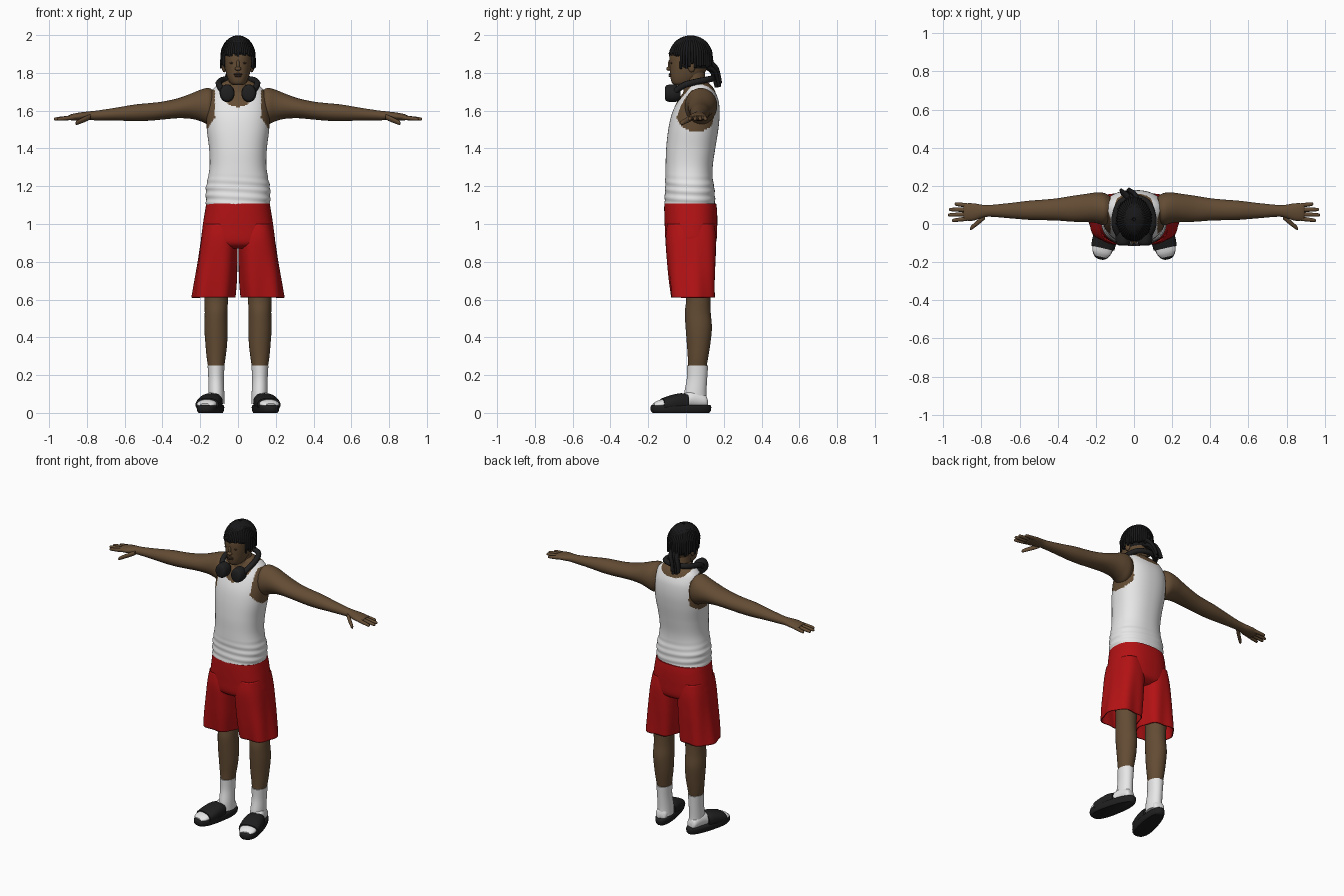
import bpy, bmesh, math, random
from mathutils import Vector, Matrix

random.seed(4)
cube = bpy.data.objects.get("Cube")
if cube:
    bpy.data.objects.remove(cube)


def material(name, r, g, b):
    m = bpy.data.materials.new(name)
    m.use_nodes = True
    m.diffuse_color = (r, g, b, 1)
    bsdf = m.node_tree.nodes["Principled BSDF"]
    bsdf.inputs["Base Color"].default_value = (r, g, b, 1)
    bsdf.inputs["Roughness"].default_value = 0.8
    return m


skin = material("brown skin", 0.125, 0.072, 0.034)
lip = material("dark skin", 0.06, 0.032, 0.02)
white = material("white cotton", 0.8, 0.8, 0.8)
red = material("red cloth", 0.45, 0.006, 0.007)
hair = material("black hair", 0.009, 0.009, 0.01)
rubber = material("black rubber", 0.014, 0.014, 0.015)


def add_object(name, mesh, mats, mirror=False):
    for m in mats:
        mesh.materials.append(m)
    for p in mesh.polygons:
        p.use_smooth = True
    mesh.set_sharp_from_angle(angle=math.radians(50))
    ob = bpy.data.objects.new(name, mesh)
    bpy.context.collection.objects.link(ob)
    if mirror:
        ob.modifiers.new("mirror", "MIRROR").use_mirror_merge = False
    return ob


def finish(name, bm, mats, mirror=False):
    bmesh.ops.recalc_face_normals(bm, faces=bm.faces)
    mesh = bpy.data.meshes.new(name)
    bm.to_mesh(mesh)
    bm.free()
    return add_object(name, mesh, mats, mirror)


def smooth_rows(rows, steps):
    # Catmull-Rom interpolation between cross-sections
    out, last = [], len(rows) - 1
    for i in range(last):
        p = [rows[min(max(i + k, 0), last)] for k in (-1, 0, 1, 2)]
        for s in range(steps):
            t = s / steps
            out.append([b + t / 2 * (c - a + t * (2 * a - 5 * b + 4 * c - d + t * (3 * (b - c) + d - a)))
                        for a, b, c, d in zip(*p)])
    return out + [list(rows[-1])]


def loft(name, axis, rows, mats, steps=6, ring=40, power=2.0, warp=None,
         rule=None, caps=True, mirror=False):
    # each row: position on axis, then low and high bounds on the other two axes
    order = {"x": (2, 0, 1), "y": (0, 2, 1), "z": (0, 1, 2)}[axis]
    bm, rings = bmesh.new(), []
    for t, a0, a1, b0, b1 in smooth_rows(rows, steps):
        loop = []
        for k in range(ring):
            ang = math.tau * k / ring
            c, s = math.cos(ang), math.sin(ang)
            a = (a0 + a1) / 2 + (a1 - a0) / 2 * math.copysign(abs(c) ** (2 / power), c)
            b = (b0 + b1) / 2 + (b1 - b0) / 2 * math.copysign(abs(s) ** (2 / power), s)
            v = Vector([(a, b, t)[o] for o in order])
            loop.append(bm.verts.new(warp(v) if warp else v))
        rings.append(loop)
    for lo, hi in zip(rings, rings[1:]):
        for k in range(ring):
            n = (k + 1) % ring
            bm.faces.new((lo[k], lo[n], hi[n], hi[k]))
    if caps:
        bm.faces.new(rings[0])
        bm.faces.new(rings[-1])
    if rule:
        for f in bm.faces:
            f.material_index = rule(f.calc_center_median())
    return finish(name, bm, mats, mirror)


def blob(name, centre, radii, mat, mirror=False):
    bm = bmesh.new()
    m = Matrix.Translation(centre) @ Matrix.Diagonal((*radii, 1))
    bmesh.ops.create_uvsphere(bm, u_segments=24, v_segments=14, radius=1, matrix=m)
    return finish(name, bm, [mat], mirror)


def tubes(name, paths, radius, mat, tip=1.0):
    curve = bpy.data.curves.new(name, "CURVE")
    curve.dimensions, curve.bevel_depth = "3D", radius
    curve.bevel_resolution, curve.use_fill_caps = 2, True
    for path in paths:
        pts = smooth_rows(path, 4)
        sp = curve.splines.new("POLY")
        sp.points.add(len(pts) - 1)
        for i, (q, p) in enumerate(zip(sp.points, pts)):
            q.co = (*p, 1)
            q.radius = 1 + (tip - 1) * (i / (len(pts) - 1)) ** 2
    temp = bpy.data.objects.new(name + " guide", curve)
    bpy.context.collection.objects.link(temp)
    deps = bpy.context.evaluated_depsgraph_get()
    mesh = bpy.data.meshes.new_from_object(temp.evaluated_get(deps))
    bpy.data.objects.remove(temp)
    mesh.materials.clear()
    return add_object(name, mesh, [mat])


# Torso: tank top with skin showing at neckline and armholes
def tank_rule(c):
    drop = 0.12 if c.y < 0.06 else 0.05
    neck = (c.x / 0.1) ** 2 + ((c.z - 1.74) / drop) ** 2 < 1 or c.z > 1.745
    arm = abs(c.x) > 0.122 and ((c.y - 0.055) / 0.112) ** 2 + ((c.z - 1.6) / 0.112) ** 2 < 1
    return 1 if neck or arm else 0


def tank_folds(v):
    fade = max(0, min(1, (1.27 - v.z) * 12))
    k = 1 + 0.014 * fade * math.sin(v.z * 150 + v.x * 9 + v.y * 6)
    return Vector((v.x * k, 0.02 + (v.y - 0.02) * k, v.z))


loft("tank_top", "z", [
    (1.085, -.165, .165, -.11, .155), (1.12, -.17, .17, -.114, .154),
    (1.19, -.17, .17, -.11, .15), (1.24, -.16, .16, -.11, .142),
    (1.31, -.15, .15, -.108, .142), (1.4, -.153, .153, -.105, .155),
    (1.5, -.165, .165, -.094, .171), (1.58, -.168, .168, -.076, .178),
    (1.65, -.16, .16, -.045, .173), (1.7, -.142, .142, -.012, .155),
    (1.727, -.118, .118, .0, .14), (1.747, -.085, .085, .005, .12),
    (1.765, -.05, .05, .01, .1)], [white, skin], steps=10, ring=144, power=2.3,
    warp=tank_folds, rule=tank_rule)
loft("neck", "z", [(1.66, -.07, .07, -.02, .12), (1.74, -.058, .058, -.01, .105),
                   (1.82, -.055, .055, -.01, .1)], [skin])


# Shorts with draped, open legs
def drape(v):
    ang = math.atan2(v.y - 0.04, v.x - 0.125)
    k = 1 + 0.05 * max(0, 1 - v.z) / 0.4 * math.sin(6 * ang + 1)
    return Vector((0.125 + (v.x - 0.125) * k, 0.04 + (v.y - 0.04) * k, v.z))


loft("shorts_seat", "z", [(.87, -.12, .12, -.07, .12), (.9, -.19, .19, -.105, .158),
                          (.98, -.188, .188, -.112, .165), (1.06, -.176, .176, -.115, .165),
                          (1.108, -.168, .168, -.115, .16)], [red], ring=64, power=2.4)
legs = loft("shorts_legs", "z", [(1.0, .02, .18, -.1, .15), (.92, .004, .195, -.108, .16),
                                 (.8, .006, .212, -.1, .158), (.7, .01, .228, -.09, .153),
                                 (.61, .018, .242, -.078, .15)],
            [red], ring=64, power=2.5, warp=drape, caps=False, mirror=True)
legs.modifiers.new("cloth", "SOLIDIFY").thickness = 0.006

# Legs and socks
loft("legs", "z", [(.95, .03, .18, -.05, .13), (.7, .05, .18, -.01, .135),
                   (.6, .053, .178, 0, .13), (.53, .056, .176, -.006, .131),
                   (.45, .055, .178, -.002, .137), (.36, .058, .172, .005, .128),
                   (.28, .068, .164, .01, .115), (.2, .08, .15, .01, .1)], [skin], mirror=True)
loft("sock_cuffs", "z", [(.25, .071, .161, .004, .117), (.18, .075, .157, .004, .112),
                         (.1, .072, .157, -.01, .108), (.05, .07, .155, -.01, .112)],
     [white], mirror=True)


# Feet and slides, built straight and then turned outward
def turn_out(v):
    return Matrix.Rotation(math.radians(13), 3, "Z") @ v + Vector((.135, 0, 0))


def sole_shape(v):
    return turn_out(Vector((v.x * (1 - 0.9 * v.y), v.y, v.z)))


loft("sock_feet", "y", [(.115, -.02, .02, .03, .07), (.1, -.036, .036, .025, .1),
                        (.04, -.04, .04, .025, .12), (-.02, -.045, .045, .025, .098),
                        (-.09, -.052, .052, .025, .08), (-.15, -.05, .05, .025, .066),
                        (-.176, -.03, .03, .03, .05)], [white], warp=turn_out, mirror=True)
loft("slide_soles", "z", [(0, -.05, .05, -.18, .125), (.012, -.056, .056, -.19, .134),
                          (.034, -.058, .058, -.19, .136), (.043, -.052, .052, -.182, .128)],
     [rubber], steps=3, power=2.5, warp=sole_shape, mirror=True)
loft("slide_straps", "y", [(.005, -.054, .054, .01, .1), (-.03, -.06, .06, .01, .104),
                           (-.08, -.064, .064, .01, .094), (-.13, -.062, .062, .01, .077)],
     [rubber], power=2.5, warp=turn_out, mirror=True)

# Arms, palms, fingers and thumbs
loft("arms", "x", [
    (.12, .02, .14, 1.54, 1.7), (.155, -.005, .162, 1.527, 1.72), (.2, .005, .165, 1.545, 1.71),
    (.25, .01, .158, 1.557, 1.69), (.32, .012, .148, 1.56, 1.665), (.4, .018, .135, 1.553, 1.648),
    (.47, .02, .128, 1.547, 1.64), (.55, .022, .122, 1.545, 1.632), (.65, .03, .11, 1.548, 1.615),
    (.75, .038, .1, 1.549, 1.6), (.79, .034, .1, 1.55, 1.596), (.84, .018, .108, 1.548, 1.59),
    (.88, .018, .108, 1.548, 1.582), (.895, .03, .1, 1.555, 1.575)], [skin], mirror=True)


def digit(name, start, end, r):
    rows = []
    for t, k in ((0, .9), (.3, 1), (.6, .92), (.92, .75), (1, .25)):
        x, y, z = Vector(start).lerp(Vector(end), t)
        rows.append((x, y - r * k, y + r * k, z - r * k, z + r * k))
    loft(name, "x", rows, [skin], steps=3, ring=16, mirror=True)


for name, y, reach in (("index", 0, .955), ("middle", 1, .975), ("ring", 2, .97), ("little", 3, .94)):
    digit(name + "_fingers", (.86, .03 + .022 * y, 1.565), (reach, .018 + .029 * y, 1.555), .0115)
digit("thumbs", (.78, .04, 1.568), (.86, -.026, 1.533), .015)

# Head and face
loft("head", "z", [(1.735, -.025, .025, -.06, .0), (1.747, -.042, .042, -.074, .04),
                   (1.775, -.056, .056, -.082, .075), (1.81, -.066, .066, -.085, .105),
                   (1.85, -.073, .073, -.087, .125), (1.9, -.076, .076, -.085, .13),
                   (1.95, -.066, .066, -.06, .11), (1.98, -.03, .03, -.02, .07)],
     [skin], power=2.2)
blob("nose_bridge", (0, -.086, 1.843), (.009, .01, .026), skin)
blob("nose_tip", (0, -.09, 1.822), (.017, .014, .011), skin)
blob("upper_lip", (0, -.083, 1.793), (.023, .009, .006), lip)
blob("lower_lip", (0, -.082, 1.783), (.02, .01, .006), lip)
blob("eyes", (.031, -.077, 1.852), (.014, .005, .005), lip, mirror=True)
blob("ears", (.074, .03, 1.835), (.012, .02, .032), skin, mirror=True)

# Hair cap, hanging locks and tied-back bunch
centre, size = Vector((0, .025, 1.882)), Vector((.086, .109, .106))
bm = bmesh.new()
bmesh.ops.create_uvsphere(bm, u_segments=48, v_segments=32, radius=1,
                          matrix=Matrix.Translation(centre) @ Matrix.Diagonal((*size, 1)))
open_faces = [f for f in bm.faces
              if f.calc_center_median().z < (1.92 if f.calc_center_median().y < -.02 else 1.82)]
bmesh.ops.delete(bm, geom=open_faces, context="FACES")
finish("hair_cap", bm, [hair])

locks = []
for i in range(46):
    ang = math.tau * i / 46
    front = max(0, -math.cos(ang)) > 0.5
    low = random.uniform(1.885, 1.915) if front else random.uniform(1.82, 1.85)
    path = []
    for deg in (84, 65, 45, 25, 10):
        e = math.radians(deg + random.uniform(-3, 3))
        d = Vector((math.cos(e) * math.sin(ang), math.cos(e) * math.cos(ang), math.sin(e)))
        path.append(centre + d * size)
    end = path[-1] * 1
    end.xy = centre.xy + (end.xy - centre.xy) * random.uniform(1, 1.1)
    end.z = min(low, end.z - .005)
    locks.append(path + [end])
tubes("hair_locks", locks, .0105, hair, tip=.6)

bunch = []
for i in range(9):
    dx, dy, dz = (random.uniform(-.025, .025) for _ in range(3))
    bunch.append([(dx, .11, 1.85 + dz), (-.02 + dx, .145 + dy / 2, 1.82 + dz / 2),
                  (-.04 + dx, .16 + dy / 2, 1.78 + dz / 2), (-.05 + dx, .17 + dy / 2, 1.735 + dz / 2)])
tubes("tied_back_locks", bunch, .013, hair, tip=.7)

# Headphones resting around the neck
half = [(.078, -.06, 1.7), (.1, -.01, 1.735), (.098, .05, 1.752), (.07, .115, 1.765)]
tubes("headphone_band", [half + [(0, .14, 1.77)] + [(-x, y, z) for x, y, z in half[::-1]]],
      .017, rubber)
loft("headphone_cups", "y", [(-.112, .035, .079, 1.668, 1.717), (-.104, .022, .092, 1.651, 1.734),
                             (-.075, .018, .097, 1.645, 1.739), (-.05, .02, .094, 1.648, 1.737),
                             (-.028, .03, .085, 1.66, 1.722)], [rubber], mirror=True)
